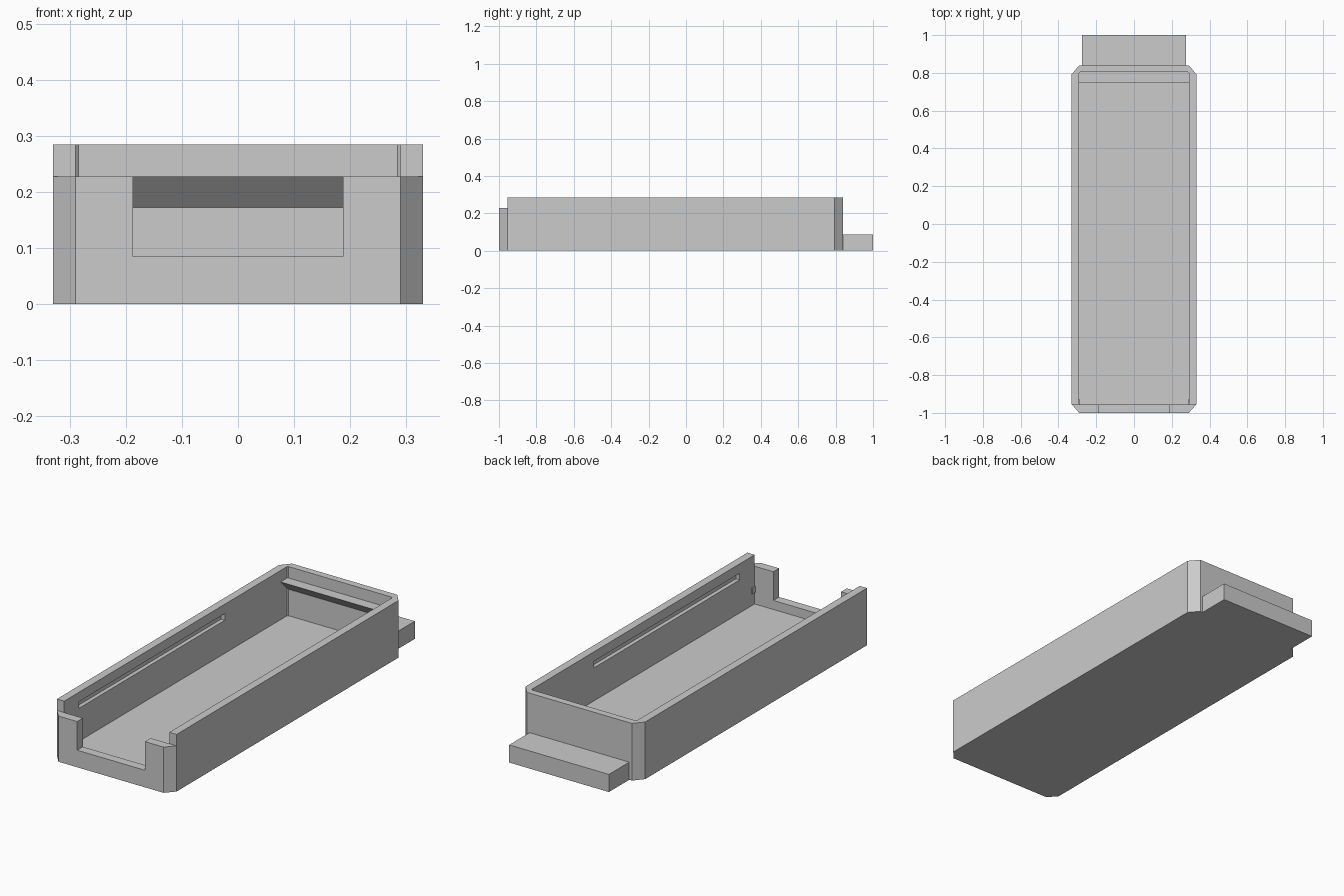
import bpy
import bmesh
from mathutils import Vector

cube = bpy.data.objects.get("Cube")
if cube:
    bpy.data.objects.remove(cube, do_unlink=True)

GREY = (0.6, 0.6, 0.6, 1)
grey = bpy.data.materials.new("light grey plastic")
grey.use_nodes = True
grey.diffuse_color = GREY
grey.node_tree.nodes["Principled BSDF"].inputs["Base Color"].default_value = GREY

# Main dimensions
HALF, INNER = 0.33, 0.29
FRONT, BACK = -1.0, 0.84
INNER_FRONT, INNER_BACK = -0.955, 0.805
TOP, STEP, FLOOR = 0.285, 0.228, 0.04


def prism(name, points, depth):
    """Extrude a flat outline of 3D points along the depth vector."""
    bm = bmesh.new()
    face = bm.faces.new([bm.verts.new(p) for p in points])
    new = bmesh.ops.extrude_face_region(bm, geom=[face])["geom"]
    verts = [v for v in new if isinstance(v, bmesh.types.BMVert)]
    bmesh.ops.translate(bm, verts=verts, vec=Vector(depth))
    bmesh.ops.recalc_face_normals(bm, faces=bm.faces)
    mesh = bpy.data.meshes.new(name)
    bm.to_mesh(mesh)
    bm.free()
    mesh.materials.append(grey)
    obj = bpy.data.objects.new(name, mesh)
    bpy.context.collection.objects.link(obj)
    return obj


def box(name, x, y, z):
    outline = [(x[0], y[0], z[0]), (x[1], y[0], z[0]),
               (x[1], y[1], z[0]), (x[0], y[1], z[0])]
    return prism(name, outline, (0, 0, z[1] - z[0]))


def mirrored_outline(half, z):
    """Complete a right-hand outline by reflecting it in x."""
    return [(x, y, z) for x, y in half] + [(-x, y, z) for x, y in reversed(half)]


def cut(target, cutter):
    cutter.hide_render = True
    mod = target.modifiers.new("cut", "BOOLEAN")
    mod.operation = "DIFFERENCE"
    mod.solver = "EXACT"
    mod.object = cutter
    bpy.context.view_layer.objects.active = target
    bpy.ops.object.modifier_apply(modifier=mod.name)
    bpy.data.objects.remove(cutter, do_unlink=True)


# Tray body with clipped corners
body = prism("tray_body", mirrored_outline(
    [(INNER, FRONT), (HALF, INNER_FRONT), (HALF, 0.793), (INNER, BACK)], 0),
    (0, 0, TOP))

# Hollow interior, with tiny clips in the rear corners
cut(body, prism("cavity_cutter", mirrored_outline(
    [(INNER, INNER_FRONT), (INNER, INNER_BACK - 0.006),
     (INNER - 0.006, INNER_BACK)], FLOOR), (0, 0, 0.5)))

# Lower front wall and its wide opening
cut(body, box("front_step_cutter", (-0.5, 0.5), (-1.2, INNER_FRONT), (STEP, 0.5)))
cut(body, box("front_notch_cutter", (-0.187, 0.187), (-1.2, -0.9), (0.085, 0.5)))

# Long slots and small bumps on the inner side walls
for side, label in ((1, "left"), (-1, "right")):
    xs = sorted((side * 0.25, side * 0.31))
    cut(body, box(label + "_slot_cutter", xs, (-0.837, 0.31), (0.205, 0.238)))
    xs = sorted((side * 0.285, side * 0.3))
    box(label + "_wall_bump", xs, (-0.955, -0.93), (0.1, 0.13))

# Wedge-shaped lip on the inside of the back wall
prism("rear_lip", [(-INNER, 0.75, STEP), (-INNER, 0.81, STEP),
                   (-INNER, 0.81, 0.172), (-INNER, INNER_BACK, 0.172)],
      (2 * INNER, 0, 0))

# Flat tab behind the back wall
box("rear_tab", (-0.275, 0.275), (BACK - 0.01, 1.0), (0, 0.088))
